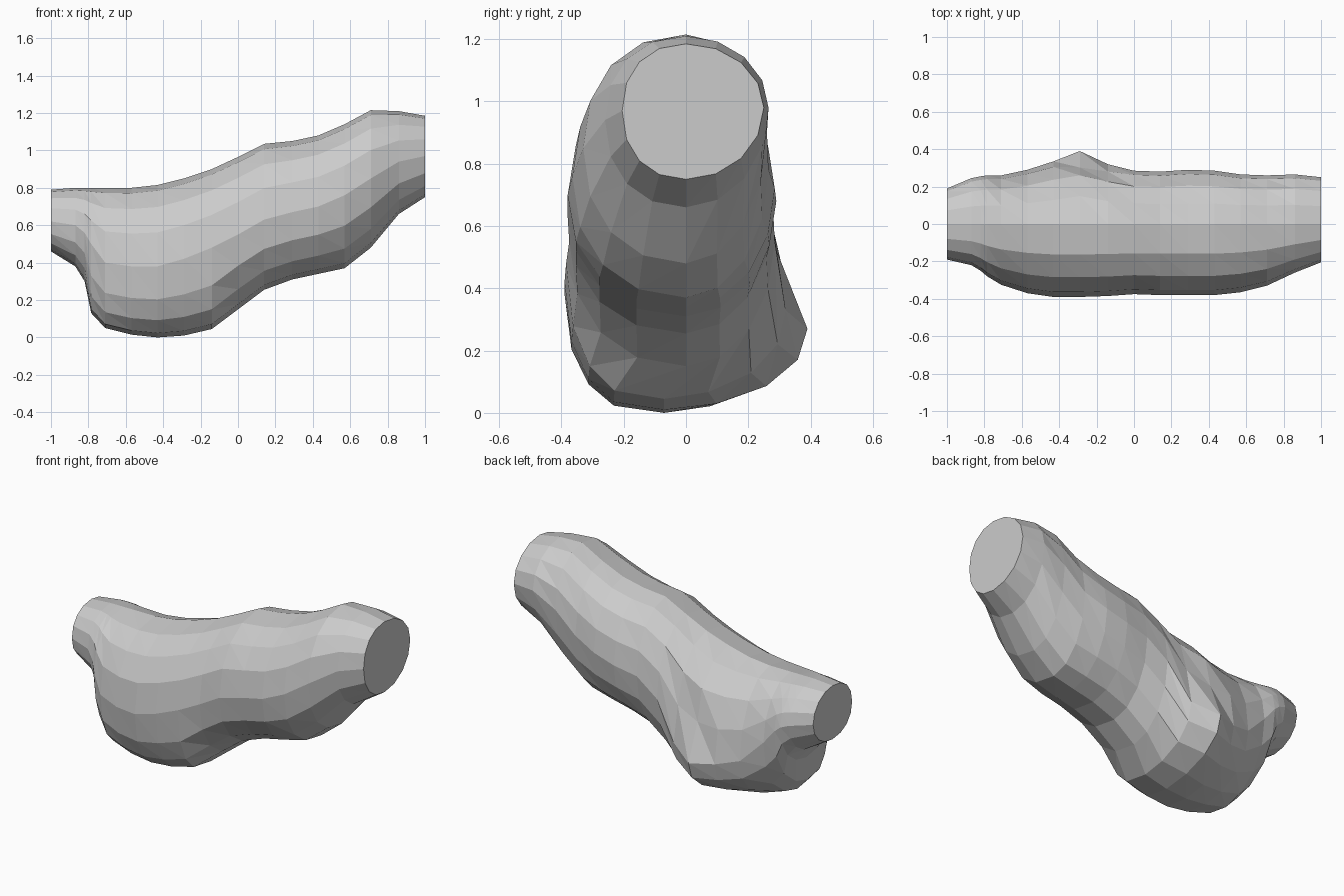
import bpy, bmesh
from math import cos, sin, pi, copysign

if "Cube" in bpy.data.objects:
    bpy.data.objects.remove(bpy.data.objects["Cube"])

# Cross-sections: x, top z, bottom z, front y, back y, widest z at front, widest z at back
RINGS = [
    (-1.00, .79, .46, -.19, .19, .62, .62),
    (-.87, .80, .38, -.22, .245, .60, .60),
    (-.82, .80, .30, -.25, .255, .56, .58),
    (-.785, .80, .13, -.28, .26, .50, .55),
    (-.71, .80, .05, -.325, .26, .40, .46),
    (-.57, .80, .015, -.37, .29, .38, .32),
    (-.43, .815, .00, -.39, .335, .38, .28),
    (-.29, .85, .01, -.39, .39, .42, .27),
    (-.14, .90, .045, -.385, .32, .48, .33),
    (.00, .965, .15, -.375, .285, .55, .55),
    (.14, 1.035, .255, -.38, .28, .63, .65),
    (.29, 1.05, .31, -.38, .29, .67, .68),
    (.43, 1.08, .34, -.38, .285, .70, .72),
    (.57, 1.14, .37, -.365, .265, .76, .78),
    (.71, 1.215, .48, -.33, .26, .85, .90),
    (.86, 1.21, .66, -.26, .265, .94, .98),
    (1.00, 1.185, .75, -.205, .25, .97, .98),
]
SIDES = 16


def soft(v, n):
    return copysign(abs(v) ** (2 / n), v)


def section(bm, x, top, bottom, front, back, z_front, z_back):
    stump = -.8 < x < 0
    ring = []
    for i in range(SIDES):
        a = 2 * pi * i / SIDES
        c, s = cos(a), sin(a)
        on_back = c > 0
        n = 2.0 if on_back else 2.5 if stump and s < 0 else 2.2
        reach, zw = (back, z_back) if on_back else (-front, z_front)
        height = (top - zw) if s > 0 else (zw - bottom)
        y, z = reach * soft(c, n), zw + height * soft(s, n)
        # the stump's keel leans forward and its back bulge tapers into the limb
        if stump and s < 0:
            y -= .07 * s ** 4
        if stump and z > .27:
            y = min(y, .26 + max(0, .6 - z) * .39)
        ring.append(bm.verts.new((x, y, z)))
    return ring


# Faceted limb-like body with flat cut ends
bm = bmesh.new()
rings = [section(bm, *r) for r in RINGS]
for a, b in zip(rings, rings[1:]):
    for i in range(SIDES):
        j = (i + 1) % SIDES
        bm.faces.new((a[i], a[j], b[j]))
        bm.faces.new((a[i], b[j], b[i]))
bm.faces.new(rings[0])
bm.faces.new(rings[-1])
bmesh.ops.recalc_face_normals(bm, faces=bm.faces)
mesh = bpy.data.meshes.new("faceted_body")
bm.to_mesh(mesh)
bm.free()
body = bpy.data.objects.new("faceted_body", mesh)
bpy.context.collection.objects.link(body)
